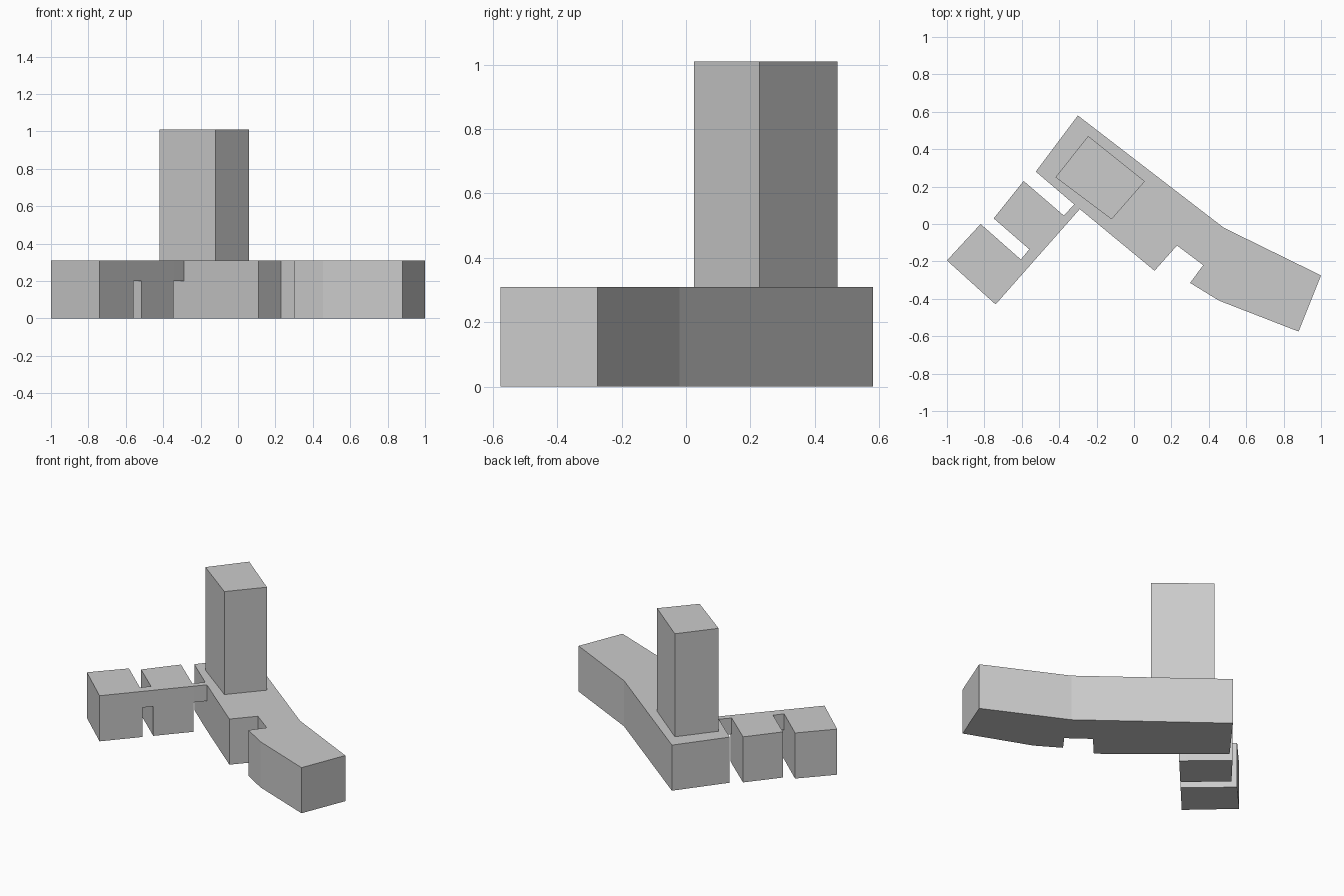
import bpy
import bmesh

cube = bpy.data.objects.get("Cube")
if cube:
    bpy.data.objects.remove(cube, do_unlink=True)

# Single flat colour
grey = bpy.data.materials.new("light_grey")
grey.use_nodes = True
colour = (0.6, 0.6, 0.6, 1)
grey.diffuse_color = colour
grey.node_tree.nodes["Principled BSDF"].inputs["Base Color"].default_value = colour

ROOF = 0.31
BRIDGE_BASE = 0.20
TOWER_TOP = 1.01


def prism(name, outline, bottom, top):
    """Extrude a plan outline between two heights."""
    bm = bmesh.new()
    base = bm.faces.new([bm.verts.new((x, y, bottom)) for x, y in outline])
    result = bmesh.ops.extrude_face_region(bm, geom=[base], use_keep_orig=True)
    raised = [v for v in result["geom"] if isinstance(v, bmesh.types.BMVert)]
    bmesh.ops.translate(bm, verts=raised, vec=(0, 0, top - bottom))
    bmesh.ops.recalc_face_normals(bm, faces=bm.faces)
    mesh = bpy.data.meshes.new(name)
    bm.to_mesh(mesh)
    bm.free()
    mesh.materials.append(grey)
    obj = bpy.data.objects.new(name, mesh)
    bpy.context.collection.objects.link(obj)
    return obj


# Long bent main wing with a notch in its front
prism("main_wing", [
    (-0.30, 0.58), (-0.525, 0.28), (-0.32, 0.105), (-0.29, 0.08),
    (0.11, -0.25), (0.23, -0.115), (0.37, -0.22), (0.30, -0.315),
    (0.455, -0.41), (0.88, -0.575), (1.0, -0.275), (0.48, -0.02),
], 0, ROOF)

# Tower rising from the main wing
prism("tower", [
    (-0.245, 0.47), (-0.42, 0.25), (-0.12, 0.025), (0.058, 0.228),
], ROOF, TOWER_TOP)

# Two side blocks
prism("outer_block", [
    (-0.82, 0.0), (-1.0, -0.195), (-0.74, -0.43), (-0.56, -0.226), (-0.605, -0.19),
], 0, ROOF)
prism("inner_block", [
    (-0.59, 0.23), (-0.75, 0.03), (-0.56, -0.135), (-0.515, -0.175),
    (-0.345, 0.017), (-0.375, 0.045),
], 0, ROOF)

# Raised bridges linking the side blocks to the main wing
prism("outer_bridge", [
    (-0.605, -0.19), (-0.56, -0.226), (-0.515, -0.175), (-0.56, -0.135),
], BRIDGE_BASE, ROOF)
prism("inner_bridge", [
    (-0.375, 0.045), (-0.345, 0.017), (-0.29, 0.08), (-0.32, 0.105),
], BRIDGE_BASE, ROOF)
